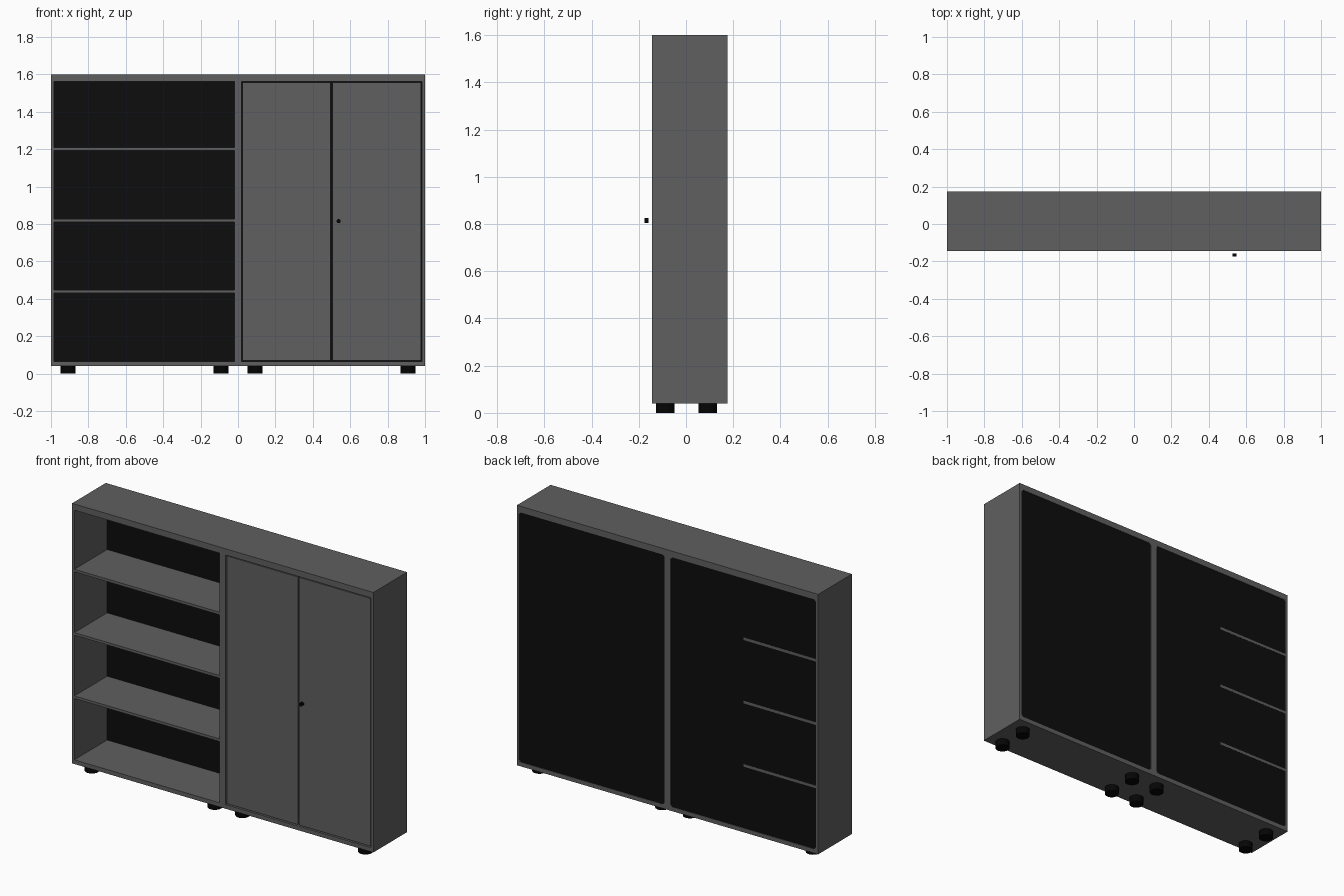
import bpy, bmesh
from mathutils import Matrix

if "Cube" in bpy.data.objects:
    bpy.data.objects.remove(bpy.data.objects["Cube"], do_unlink=True)


def material(name, value):
    m = bpy.data.materials.new(name)
    m.use_nodes = True
    colour = (value, value, value, 1)
    m.diffuse_color = colour
    m.node_tree.nodes["Principled BSDF"].inputs["Base Color"].default_value = colour
    return m


GREY = material("grey laminate", 0.115)
DARK = material("black back panel", 0.004)
BLACK = material("black plastic", 0.0015)


def finish(name, bm, mat):
    bmesh.ops.recalc_face_normals(bm, faces=bm.faces)
    mesh = bpy.data.meshes.new(name)
    bm.to_mesh(mesh)
    bm.free()
    mesh.materials.append(mat)
    ob = bpy.data.objects.new(name, mesh)
    bpy.context.collection.objects.link(ob)
    return ob


def prism(name, points, offset, mat):
    """Extrude a flat outline along an offset vector."""
    bm = bmesh.new()
    face = bm.faces.new([bm.verts.new(p) for p in points])
    out = bmesh.ops.extrude_face_region(bm, geom=[face])
    verts = [v for v in out["geom"] if isinstance(v, bmesh.types.BMVert)]
    bmesh.ops.translate(bm, verts=verts, vec=offset)
    return finish(name, bm, mat)


def box(name, x0, x1, y0, y1, z0, z1, mat):
    outline = [(x0, y0, z0), (x1, y0, z0), (x1, y1, z0), (x0, y1, z0)]
    return prism(name, outline, (0, 0, z1 - z0), mat)


def cylinder(name, centre, radius, depth, mat, along_y=False):
    bm = bmesh.new()
    bmesh.ops.create_cone(bm, cap_ends=True, segments=24, radius1=radius,
                          radius2=radius, depth=depth)
    if along_y:
        bm.transform(Matrix.Rotation(1.5707963, 4, "X"))
    bm.transform(Matrix.Translation(centre))
    ob = finish(name, bm, mat)
    bpy.ops.object.select_all(action="DESELECT")
    bpy.context.view_layer.objects.active = ob
    ob.select_set(True)
    bpy.ops.object.shade_smooth_by_angle()


FRONT, BACK = -0.145, 0.175
BASE, FLOOR, CEIL, TOP = 0.04, 0.065, 1.563, 1.6
WALL, MID = 0.985, 0.02

# Carcass
box("top_panel", -1, 1, FRONT, BACK, CEIL, TOP, GREY)
box("bottom_panel", -1, 1, FRONT, BACK, BASE, FLOOR, GREY)
box("right_side", -1, -WALL, FRONT, BACK, FLOOR, CEIL, GREY)
box("left_side", WALL, 1, FRONT, BACK, FLOOR, CEIL, GREY)
box("divider", -MID, MID, FRONT, BACK, FLOOR, CEIL, GREY)

# Back panels with small filled corners
PANEL = BACK - 0.003
for side, x0, x1 in (("right", -WALL, -MID), ("left", MID, WALL)):
    box(side + "_back_panel", x0, x1, PANEL - 0.006, PANEL, FLOOR, CEIL, DARK)
    for x, dx in ((x0, 0.012), (x1, -0.012)):
        for z, dz in ((FLOOR, 0.012), (CEIL, -0.012)):
            prism("back_corner", [(x, PANEL, z), (x + dx, PANEL, z), (x, PANEL, z + dz)],
                  (0, 0.0028, 0), GREY)

# Open shelves, whose back edge just shows through the panel at the outer end
for z in (0.44, 0.82, 1.2):
    outline = [(-WALL, FRONT + 0.001, z - 0.008), (-MID, FRONT + 0.001, z - 0.008),
               (-MID, PANEL - 0.002, z - 0.008), (-WALL, PANEL + 0.002, z - 0.008)]
    prism("shelf", outline, (0, 0, 0.016), GREY)

# Doors set just inside the frame
for name, x0, x1 in (("right_door", 0.024, 0.495), ("left_door", 0.504, 0.979)):
    box(name, x0, x1, FRONT + 0.005, FRONT + 0.02, FLOOR + 0.005, CEIL - 0.007, GREY)

# Door knob
cylinder("door_knob", (0.538, -0.167, 0.815), 0.011, 0.016, BLACK, along_y=True)

# Feet
for x in (-0.908, -0.092, 0.092, 0.908):
    for y in (-0.088, 0.092):
        cylinder("foot", (x, y, BASE / 2), 0.04, BASE, BLACK)
